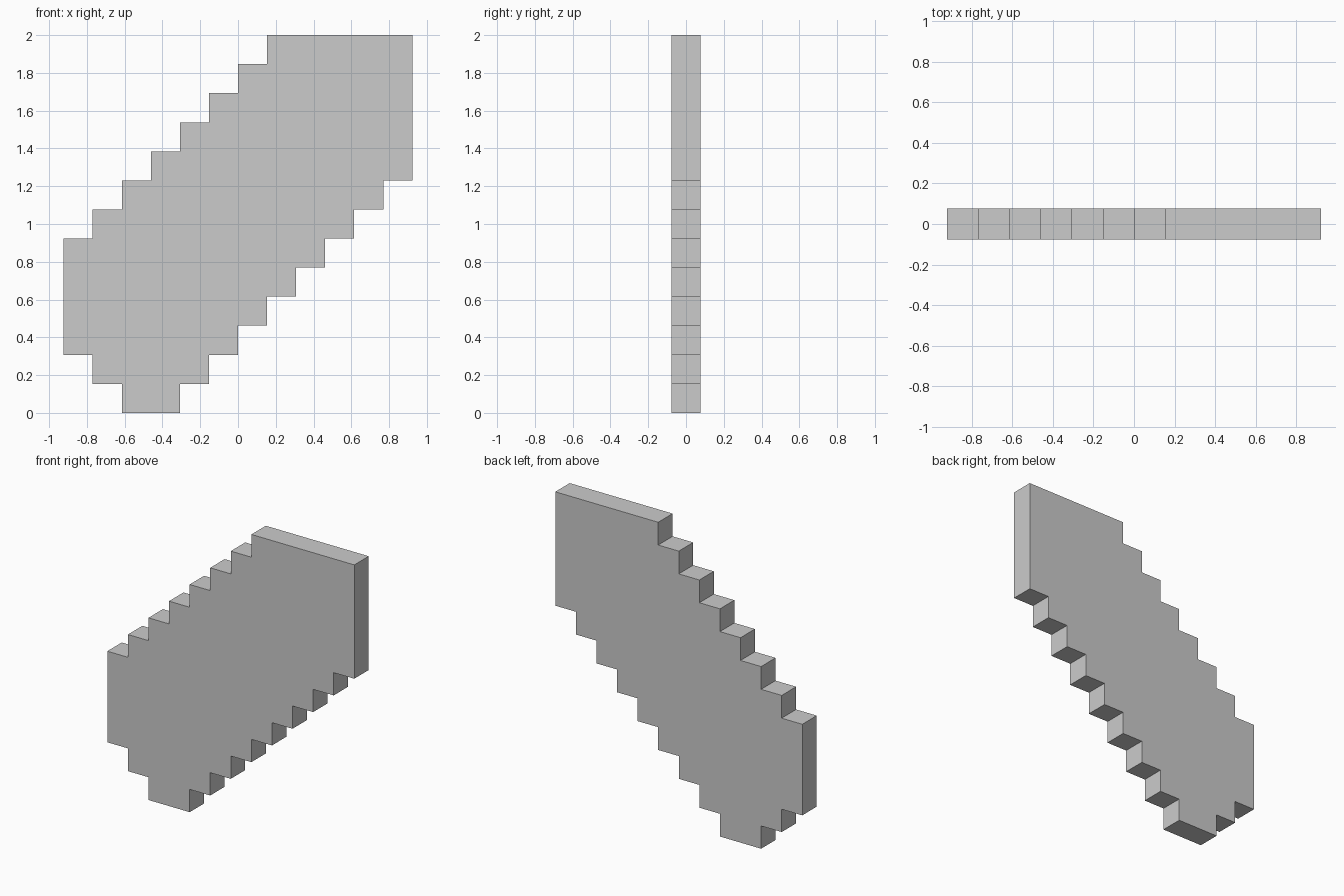
import bpy
import bmesh

if "Cube" in bpy.data.objects:
    bpy.data.objects.remove(bpy.data.objects["Cube"])

U = 2 / 13          # one pixel step
HALF = U / 2        # half the slab thickness

# left and right edge of each pixel row, bottom to top
left = [-4, -5, -6, -6, -6, -6, -5, -4, -3, -2, -1, 0, 1]
right = [-2, -1, 0, 1, 2, 3, 4, 5, 6, 6, 6, 6, 6]


def stepped_side(edges):
    """Corner points up one stepped side, skipping points on straight runs."""
    points = []
    for row, x in enumerate(edges):
        if row and edges[row - 1] == x:
            points.pop()
        else:
            points.append((x, row))
        points.append((x, row + 1))
    return points


# stepped outline extruded into a slab
outline = stepped_side(right) + stepped_side(left)[::-1]
bm = bmesh.new()
face = bm.faces.new([bm.verts.new((x * U, -HALF, z * U)) for x, z in outline])
extruded = bmesh.ops.extrude_face_region(bm, geom=[face], use_keep_orig=True)
back = [v for v in extruded["geom"] if isinstance(v, bmesh.types.BMVert)]
bmesh.ops.translate(bm, verts=back, vec=(0, U, 0))
bmesh.ops.recalc_face_normals(bm, faces=bm.faces)

mesh = bpy.data.meshes.new("stepped_slab")
bm.to_mesh(mesh)
bm.free()
bpy.context.collection.objects.link(bpy.data.objects.new("stepped_slab", mesh))
